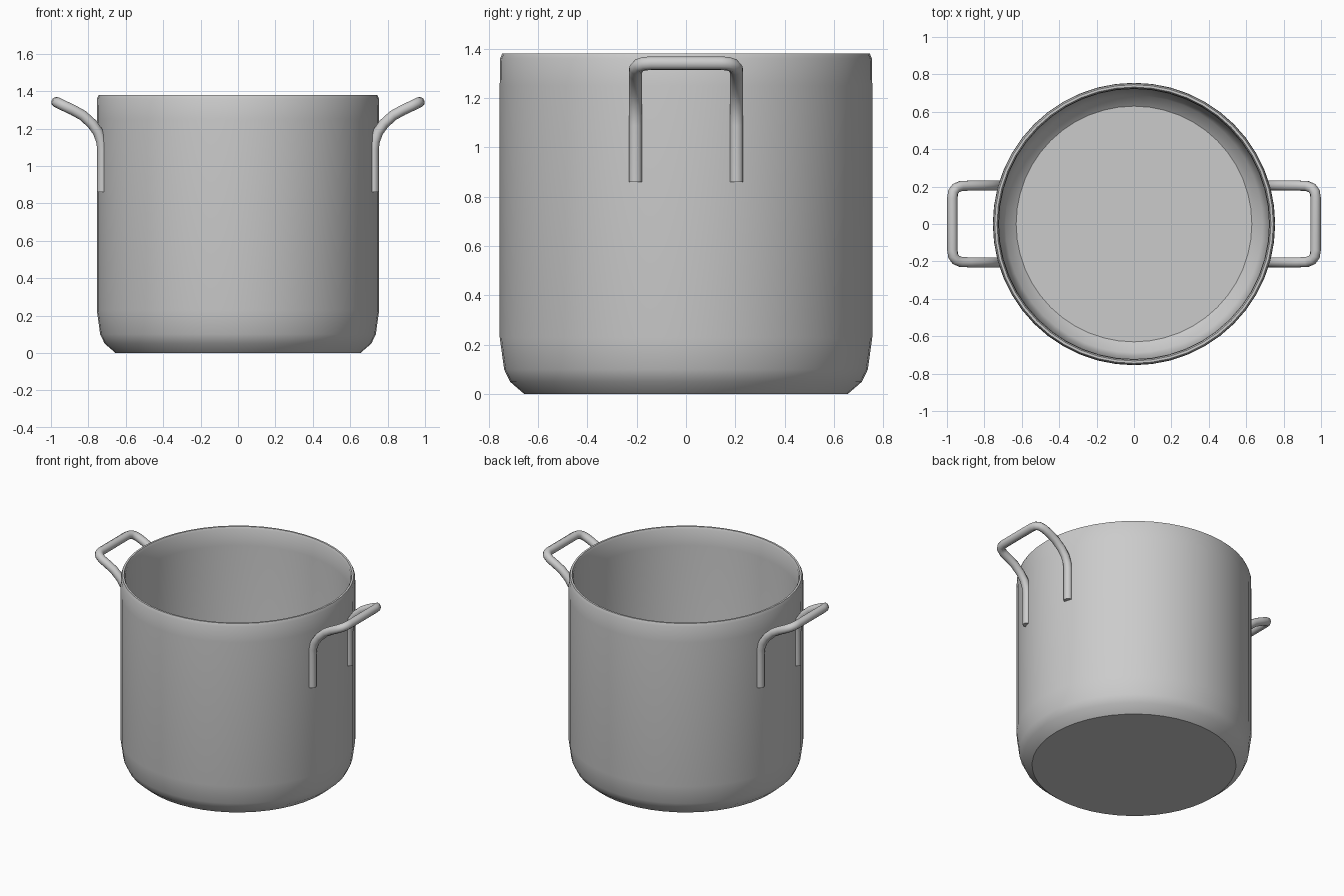
import bpy, math

if "Cube" in bpy.data.objects:
    bpy.data.objects.remove(bpy.data.objects["Cube"])

SEGMENTS = 48


def smooth(obj, angle):
    bpy.ops.object.select_all(action='DESELECT')
    obj.select_set(True)
    bpy.context.view_layer.objects.active = obj
    bpy.ops.object.shade_smooth_by_angle(angle=math.radians(angle))


def lathe(name, profile):
    """Spin an (r, z) profile around z, closing both ends with flat discs."""
    verts, faces = [], []
    for r, z in profile:
        for i in range(SEGMENTS):
            a = 2 * math.pi * i / SEGMENTS
            verts.append((r * math.cos(a), r * math.sin(a), z))
    for k in range(len(profile) - 1):
        for i in range(SEGMENTS):
            j = (i + 1) % SEGMENTS
            a, b = k * SEGMENTS, (k + 1) * SEGMENTS
            faces.append((a + i, a + j, b + j, b + i))
    last = (len(profile) - 1) * SEGMENTS
    faces.append(tuple(reversed(range(SEGMENTS))))
    faces.append(tuple(last + i for i in range(SEGMENTS)))
    mesh = bpy.data.meshes.new(name)
    mesh.from_pydata(verts, [], faces)
    obj = bpy.data.objects.new(name, mesh)
    bpy.context.collection.objects.link(obj)
    smooth(obj, 30)
    return obj


def tube(name, points, radius):
    """Round bar along a polyline, with capped ends, as a mesh."""
    curve = bpy.data.curves.new(name, 'CURVE')
    curve.dimensions = '3D'
    curve.bevel_depth = radius
    curve.bevel_resolution = 3
    curve.use_fill_caps = True
    spline = curve.splines.new('POLY')
    spline.points.add(len(points) - 1)
    for p, co in zip(spline.points, points):
        p.co = (*co, 1)
    obj = bpy.data.objects.new(name, curve)
    bpy.context.collection.objects.link(obj)
    bpy.ops.object.select_all(action='DESELECT')
    obj.select_set(True)
    bpy.context.view_layer.objects.active = obj
    bpy.ops.object.convert(target='MESH')
    smooth(bpy.context.object, 40)


# Pot: outer wall, rolled rim, inner wall and floor
lathe("pot_body", [
    (0.655, 0), (0.713, 0.05), (0.737, 0.10), (0.755, 0.23),
    (0.755, 1.25), (0.753, 1.36), (0.745, 1.38),
    (0.732, 1.38), (0.725, 1.365), (0.722, 1.25),
    (0.722, 0.24), (0.708, 0.12), (0.688, 0.075), (0.63, 0.03)])

# Handles: one half of the bent bar, mirrored in y and then in x
half = [
    (0.725, 0.205, 0.86), (0.725, 0.205, 1.09), (0.730, 0.205, 1.13),
    (0.748, 0.205, 1.18), (0.78, 0.205, 1.225), (0.83, 0.205, 1.27),
    (0.88, 0.205, 1.298), (0.925, 0.203, 1.319), (0.952, 0.192, 1.332),
    (0.967, 0.170, 1.339), (0.971, 0.140, 1.341)]
path = half + [(x, -y, z) for x, y, z in reversed(half)]
for side, name in ((1, "right_handle"), (-1, "left_handle")):
    tube(name, [(side * x, y, z) for x, y, z in path], 0.028)
